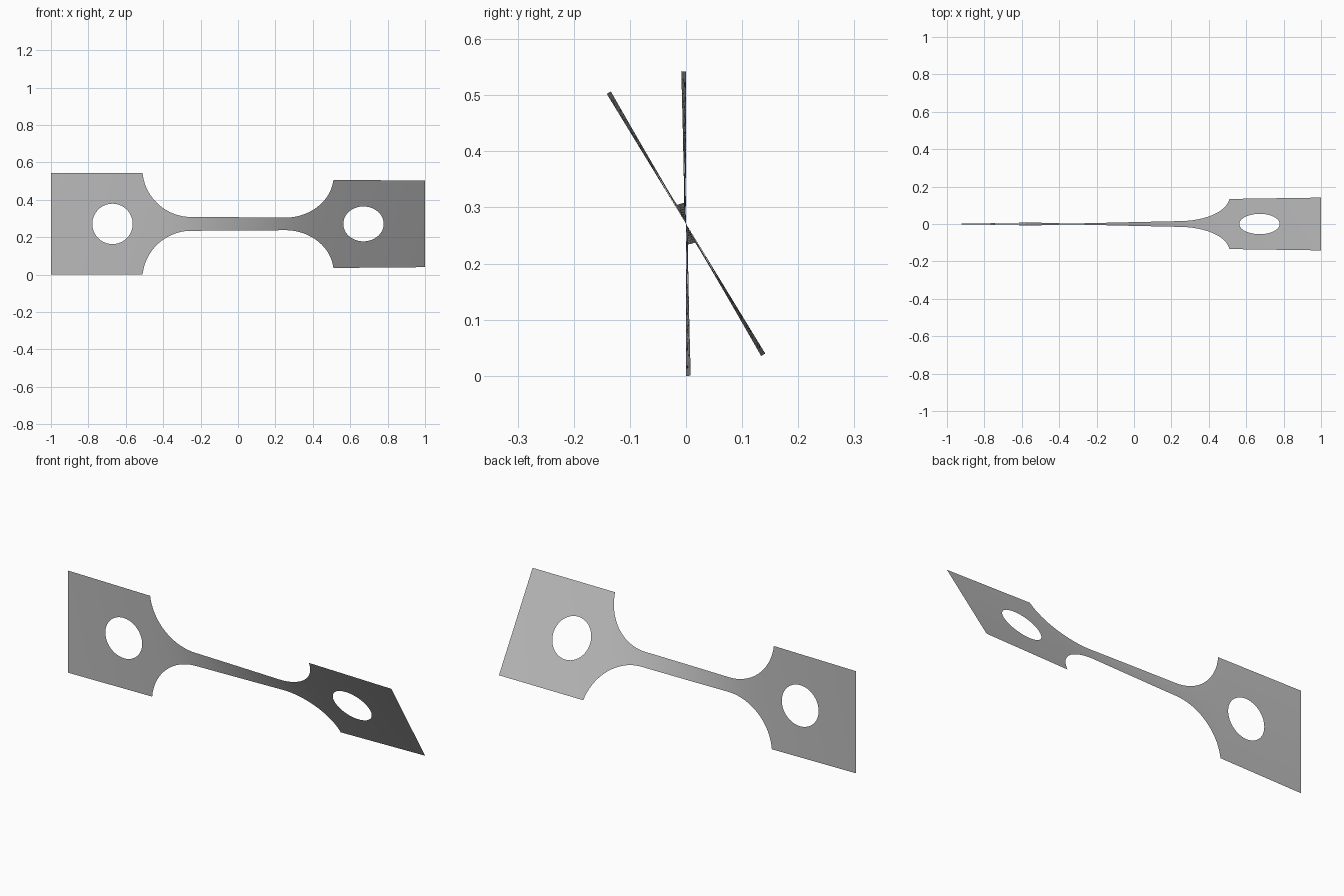
import bpy, bmesh
from math import sin, cos, pi, sqrt, radians

cube = bpy.data.objects.get("Cube")
if cube:
    bpy.data.objects.remove(cube)

HALF_HEIGHT = 0.271      # half height of the end plates
NECK = 0.037             # half height of the narrow neck
NECK_END = 0.25          # where the fillet starts
PLATE = 0.51             # where the plate starts
RADIUS = 0.2616          # fillet radius
HOLE_X, HOLE_R = 0.671, 0.108
TWIST = radians(31.4)
ROWS = 8


def outer(x):
    """Half height of the outline at x."""
    d = abs(x) - NECK_END
    if d <= 0:
        return NECK
    if abs(x) >= PLATE:
        return HALF_HEIGHT
    return min(HALF_HEIGHT, NECK + RADIUS - sqrt(max(0, RADIUS ** 2 - d ** 2)))


def inner(x):
    """Half height of the hole at x, zero outside it."""
    return sqrt(max(0, HOLE_R ** 2 - (abs(x) - HOLE_X) ** 2))


def span(a, b, n):
    return [a + (b - a) * i / n for i in range(n)]


# Stations along the strip, closer together round the fillet and the hole
half = span(0, NECK_END, 10)
half += [NECK_END + (PLATE - NECK_END) * sin(pi / 2 * i / 24) for i in range(24)]
half += span(PLATE, HOLE_X - HOLE_R, 3)
half += [HOLE_X - HOLE_R * cos(pi * i / 32) for i in range(32)]
half += span(HOLE_X + HOLE_R, 1, 8) + [1]
stations = [-x for x in reversed(half[1:])] + half

# The strip twists most where it is narrowest
angles = [0]
for a, b in zip(stations, stations[1:]):
    angles.append(angles[-1] + (b - a) / outer((a + b) / 2) ** 1.15)
angles = [a * TWIST / angles[-1] for a in angles]

# Upper and lower halves of the sheet, joined along the middle
bm = bmesh.new()
for side in (1, -1):
    columns = []
    for x, angle in zip(stations, angles):
        column = []
        for j in range(ROWS + 1):
            v = side * (inner(x) + (outer(x) - inner(x)) * j / ROWS)
            column.append(bm.verts.new((x, -v * sin(angle), HALF_HEIGHT + v * cos(angle))))
        columns.append(column)
    for left, right in zip(columns, columns[1:]):
        for j in range(ROWS):
            quad = [left[j], right[j], right[j + 1], left[j + 1]]
            bm.faces.new(quad if side > 0 else quad[::-1])
bmesh.ops.remove_doubles(bm, verts=bm.verts, dist=0.00001)

mesh = bpy.data.meshes.new("twisted_strip")
bm.to_mesh(mesh)
bm.free()
strip = bpy.data.objects.new("twisted_strip", mesh)
bpy.context.collection.objects.link(strip)

# Plain grey
grey = bpy.data.materials.new("plain grey")
grey.use_nodes = True
colour = (0.5, 0.5, 0.5, 1)
grey.diffuse_color = colour
grey.node_tree.nodes["Principled BSDF"].inputs["Base Color"].default_value = colour
mesh.materials.append(grey)

# Smooth shading
bpy.context.view_layer.objects.active = strip
strip.select_set(True)
bpy.ops.object.shade_smooth_by_angle()
